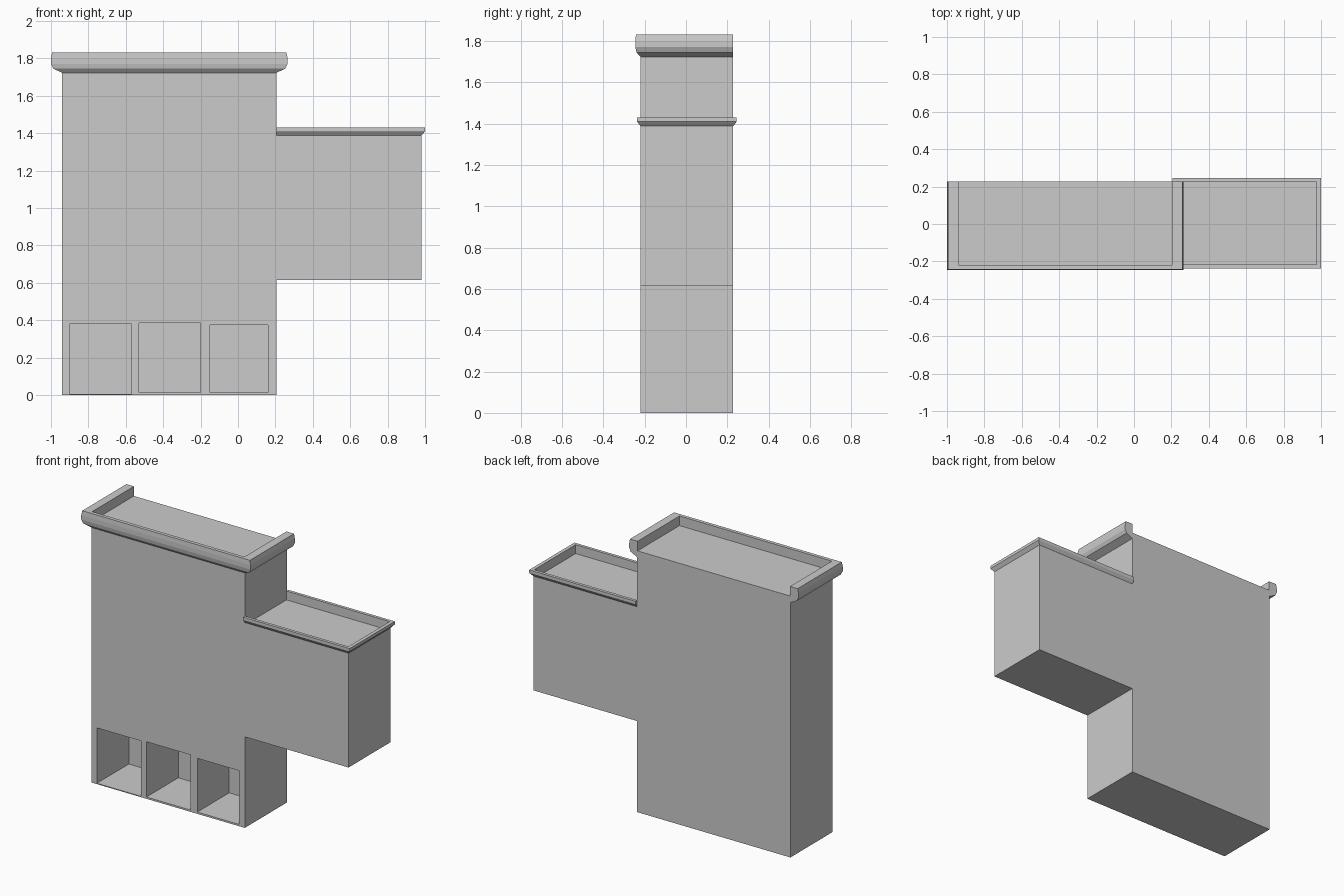
import bpy, bmesh

if "Cube" in bpy.data.objects:
    bpy.data.objects.remove(bpy.data.objects["Cube"])

FRONT, BACK = -0.22, 0.228
LEFT, MID, RIGHT = -0.94, 0.205, 0.98


def finish(name, bm):
    bmesh.ops.recalc_face_normals(bm, faces=bm.faces)
    mesh = bpy.data.meshes.new(name)
    bm.to_mesh(mesh)
    bm.free()
    obj = bpy.data.objects.new(name, mesh)
    bpy.context.collection.objects.link(obj)
    return obj


def extrude_outline(name, outline, y0, y1):
    """Extrude an (x, z) outline from y0 to y1."""
    bm = bmesh.new()
    face = bm.faces.new([bm.verts.new((x, y0, z)) for x, z in outline])
    ext = bmesh.ops.extrude_face_region(bm, geom=[face])["geom"]
    verts = [g for g in ext if isinstance(g, bmesh.types.BMVert)]
    bmesh.ops.translate(bm, verts=verts, vec=(0, y1 - y0, 0))
    return finish(name, bm)


def sweep_rim(name, path, profile):
    """Mitred sweep: path = (x, y, overhang x, overhang y), profile = (u, z)."""
    bm = bmesh.new()
    rings = [[bm.verts.new((x + ox * u, y + oy * u, z)) for u, z in profile]
             for x, y, ox, oy in path]
    n = len(profile)
    for a, b in zip(rings, rings[1:]):
        for i in range(n):
            j = (i + 1) % n
            bm.faces.new((a[i], a[j], b[j], b[i]))
    bm.faces.new(rings[0])
    bm.faces.new(rings[-1])
    return finish(name, bm)


# Tower with the overhanging side wing
body = extrude_outline("building_body", [
    (LEFT, 0), (MID, 0), (MID, 0.615), (RIGHT, 0.615), (RIGHT, 1.37),
    (MID, 1.37), (MID, 1.765), (LEFT, 1.765)], FRONT, BACK)

# Three deep openings at street level
for x0, x1, z0, z1 in [(-0.90, -0.57, 0.006, 0.38),
                       (-0.53, -0.20, 0.012, 0.385),
                       (-0.15, 0.16, 0.012, 0.375)]:
    cutter = extrude_outline("opening_cutter", [
        (x0, z0), (x1, z0), (x1, z1), (x0, z1)], FRONT - 0.1, 0.12)
    cutter.hide_render = True
    mod = body.modifiers.new("opening", 'BOOLEAN')
    mod.operation = 'DIFFERENCE'
    mod.solver = 'EXACT'
    mod.object = cutter
    bpy.context.view_layer.objects.active = body
    bpy.ops.object.modifier_apply(modifier=mod.name)
    bpy.data.objects.remove(cutter)

# Heavy cornice round three sides of the tower roof
sweep_rim("tower_cornice", [
    (LEFT, BACK, -0.06, 0), (LEFT, FRONT, -0.06, -0.025),
    (MID, FRONT, 0.06, -0.025), (MID, BACK, 0.06, 0)],
    [(0, 1.722), (0.8, 1.745), (1, 1.77), (1, 1.80), (0.9, 1.83),
     (-0.05, 1.83), (-0.05, 1.76), (0, 1.76)])

# Thin parapet round three sides of the wing roof
sweep_rim("wing_parapet", [
    (MID, FRONT, 0, -0.017), (RIGHT, FRONT, 0.02, -0.017),
    (RIGHT, BACK, 0.02, 0.017), (MID, BACK, 0, 0.017)],
    [(0, 1.387), (0.85, 1.406), (1, 1.41), (1, 1.43),
     (-0.2, 1.43), (-0.2, 1.365), (0, 1.365)])
